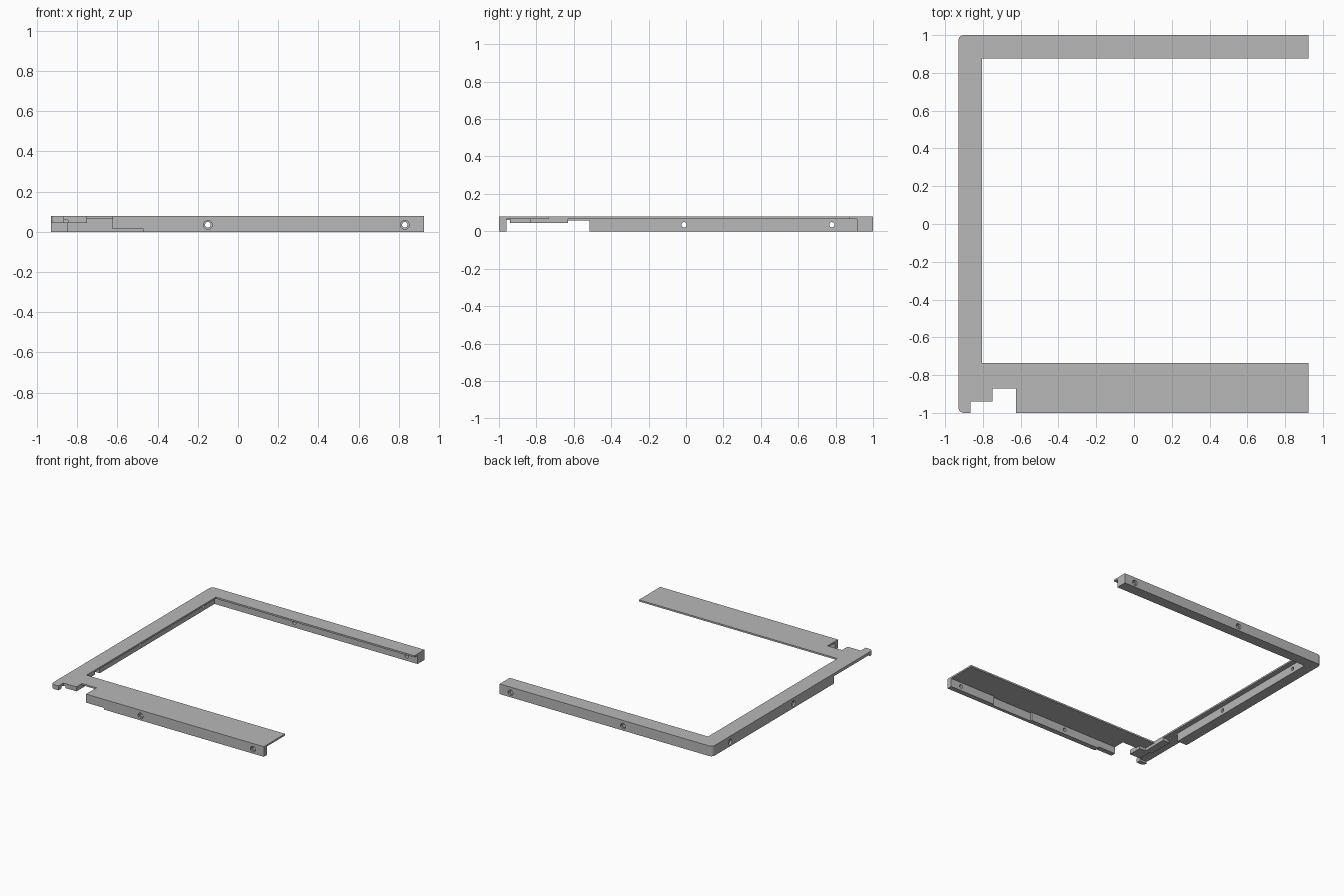
import bpy, bmesh, math
from mathutils import Matrix

cube = bpy.data.objects.get("Cube")
if cube:
    bpy.data.objects.remove(cube, do_unlink=True)

grey = bpy.data.materials.new("plain grey")
grey.use_nodes = True
grey.diffuse_color = (0.48, 0.48, 0.48, 1)
grey.node_tree.nodes["Principled BSDF"].inputs["Base Color"].default_value = grey.diffuse_color

LEFT, RIGHT = -0.93, 0.925      # outer limits in x
TOP, UNDER = 0.08, 0.067        # top plate faces
HOLE_Z = 0.035


def add_object(name, bm):
    bmesh.ops.recalc_face_normals(bm, faces=bm.faces)
    mesh = bpy.data.meshes.new(name)
    bm.to_mesh(mesh)
    bm.free()
    mesh.materials.append(grey)
    ob = bpy.data.objects.new(name, mesh)
    bpy.context.collection.objects.link(ob)
    return ob


def extrude(name, outline, z0, z1):
    bm = bmesh.new()
    face = bm.faces.new([bm.verts.new((x, y, z0)) for x, y in outline])
    up = bmesh.ops.extrude_face_region(bm, geom=[face])
    verts = [v for v in up["geom"] if isinstance(v, bmesh.types.BMVert)]
    bmesh.ops.translate(bm, verts=verts, vec=(0, 0, z1 - z0))
    return add_object(name, bm)


def box(name, x0, x1, y0, y1, z0, z1):
    return extrude(name, [(x0, y0), (x1, y0), (x1, y1), (x0, y1)], z0, z1)


def corner(side, r=0.03, steps=6):
    """Rounded outer corner at x = LEFT, on the back (+1) or front (-1)."""
    angles = [math.pi / 2 * i / steps for i in range(steps + 1)]
    return [(LEFT + r - r * math.sin(a), side * (1 - r + r * math.cos(a))) for a in angles]


def drill(ob, holes):
    """Cut stepped screw holes: (x, y, axis, outward sign) at the outer face."""
    bm = bmesh.new()
    for x, y, axis, out in holes:
        for radius, depth in ((0.022, 0.015), (0.014, 0.13)):
            ax = Matrix.Rotation(math.pi / 2, 4, "Y" if axis == "x" else "X")
            shift = out * (0.02 - depth) / 2
            move = (shift, 0, 0) if axis == "x" else (0, shift, 0)
            place = Matrix.Translation((x + move[0], y + move[1], HOLE_Z)) @ ax
            bmesh.ops.create_cone(bm, cap_ends=True, segments=24, radius1=radius,
                                  radius2=radius, depth=depth + 0.02, matrix=place)
    cutter = add_object("hole_cutter", bm)
    cutter.hide_render = True
    mod = ob.modifiers.new("holes", "BOOLEAN")
    mod.object = cutter
    mod.solver = "EXACT"
    mod.use_self = True
    bpy.context.view_layer.update()
    result = bpy.data.meshes.new_from_object(
        ob.evaluated_get(bpy.context.evaluated_depsgraph_get()))
    ob.modifiers.clear()
    ob.data = result
    bpy.data.objects.remove(cutter, do_unlink=True)


# Thin top plate, open on one side and notched at the front corner
extrude("top_plate",
        [(RIGHT, 1)] + corner(1) + corner(-1)[::-1] +
        [(-0.865, -1), (-0.865, -0.94), (-0.75, -0.94), (-0.75, -0.87),
         (-0.625, -0.87), (-0.625, -1), (RIGHT, -1), (RIGHT, -0.735),
         (-0.805, -0.735), (-0.805, 0.875), (RIGHT, 0.875)], UNDER, TOP)

# Thick L-shaped wall under the back and side
walls = extrude("back_and_side_wall",
                [(RIGHT, 1)] + corner(1) +
                [(LEFT, -0.515), (-0.845, -0.515), (-0.845, 0.915), (RIGHT, 0.915)],
                0, UNDER)
drill(walls, [(x, 1, "y", 1) for x in (-0.15, 0.83)] +
      [(LEFT, y, "x", -1) for y in (-0.01, 0.78)])

# Thin front wall with a relieved inner face and a raised end
front = extrude("front_wall",
                [(-0.47, -1), (RIGHT, -1), (RIGHT, -0.96), (0.52, -0.96),
                 (0.52, -0.975), (0.16, -0.975), (0.16, -0.96), (-0.47, -0.96)],
                0, UNDER)
drill(front, [(x, -1, "y", -1) for x in (-0.15, 0.83)])
box("front_wall_end", -0.625, -0.47, -1, -0.96, 0.013, UNDER)

# Stepped underside of the notched corner
box("corner_shelf", LEFT, -0.845, -0.94, -0.515, 0.058, UNDER)
box("corner_step", -0.845, -0.75, -0.94, -0.83, 0.045, UNDER)
box("corner_rail", -0.865, -0.805, -0.83, -0.63, 0.045, UNDER)
box("corner_neck", LEFT, -0.865, -0.965, -0.94, 0.06, UNDER)
extrude("corner_tip", corner(-1) + [(LEFT, -0.965), (-0.865, -0.965), (-0.865, -1)],
        0.045, UNDER)
